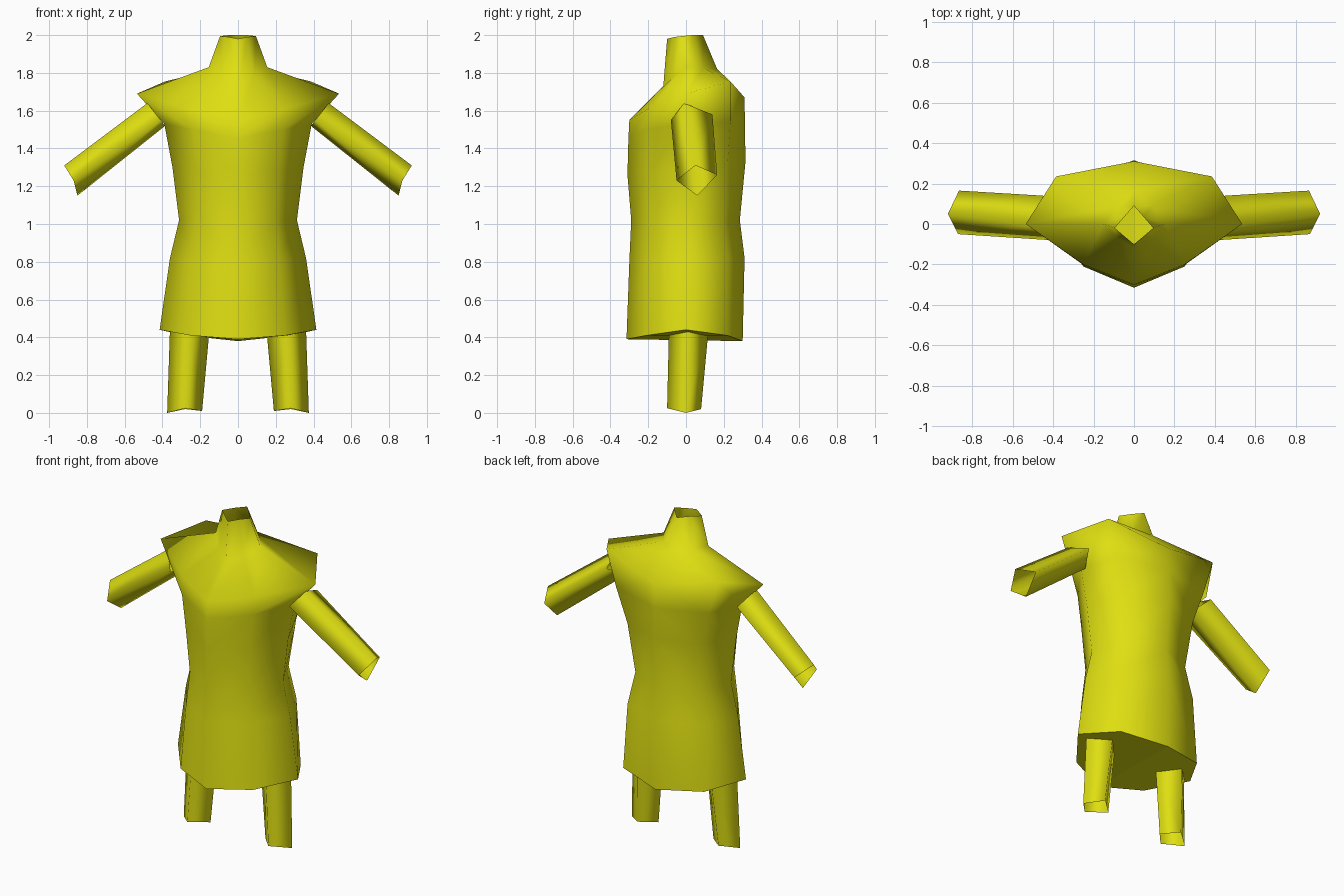
import bpy

yellow = bpy.data.materials.new("yellow")
yellow.diffuse_color = (0.74, 0.74, 0.006, 1)


def make_part(name, verts, faces, smooth=True):
    """Build the right half of a part and mirror it across x = 0."""
    mesh = bpy.data.meshes.new(name)
    mesh.from_pydata(verts, [], faces)
    mesh.materials.append(yellow)
    for p in mesh.polygons:
        p.use_smooth = smooth
    obj = bpy.data.objects.new(name, mesh)
    bpy.context.collection.objects.link(obj)
    mirror = obj.modifiers.new("mirror", 'MIRROR')
    mirror.use_axis = (True, False, False)
    mirror.use_mirror_merge = True
    mirror.merge_threshold = 0.001
    return obj


def loft(name, rings, closed):
    """Skin a stack of equal cross-sections."""
    n = len(rings[0])
    verts = [v for ring in rings for v in ring]
    faces = []
    for r in range(len(rings) - 1):
        for i in range(n if closed else n - 1):
            j = (i + 1) % n
            faces.append((r * n + i, r * n + j, (r + 1) * n + j, (r + 1) * n + i))
    return make_part(name, verts, faces)


# Tunic: half sections running front centre, front, side, back, back centre
tunic = [
    [(0, -.315, .39), (.25, -.21, .41), (.415, 0, .44), (.28, .22, .41), (0, .30, .38)],
    [(0, -.30, .80), (.22, -.20, .81), (.36, 0, .82), (.25, .22, .82), (0, .31, .82)],
    [(0, -.29, 1.02), (.20, -.19, 1.02), (.312, 0, 1.02), (.21, .20, 1.02), (0, .285, 1.02)],
    [(0, -.31, 1.26), (.22, -.20, 1.28), (.347, 0, 1.30), (.25, .22, 1.32), (0, .315, 1.33)],
    [(0, -.305, 1.45), (.24, -.21, 1.50), (.39, 0, 1.53), (.32, .235, 1.54), (0, .312, 1.52)],
    # shoulder line
    [(0, -.30, 1.55), (.25, -.20, 1.61), (.535, 0, 1.69), (.385, .235, 1.755), (0, .31, 1.67)],
    # neck base and open collar
    [(0, -.12, 1.73), (.085, -.07, 1.775), (.155, 0, 1.83), (.09, .09, 1.825), (0, .165, 1.82)],
    [(0, -.10, 1.98), (.048, -.06, 1.99), (.095, -.02, 1.995), (.048, .035, 2.0), (0, .09, 2.0)],
]
loft("tunic", tunic, closed=False)

# Underside closing the hem
make_part("hem_underside", tunic[0], [(4, 3, 2, 1, 0)], smooth=False)

# Arms: four-sided tubes, front, bottom, back, top
loft("arms", [
    [(.41, -.08, 1.55), (.385, .03, 1.52), (.45, .14, 1.58), (.48, -.01, 1.64)],
    [(.87, -.05, 1.23), (.85, .06, 1.15), (.865, .165, 1.26), (.92, .05, 1.31)],
], closed=True)

# Legs: four-sided tubes, front, outer, back, inner
loft("legs", [
    [(.28, -.10, .025), (.375, 0, 0), (.28, .08, .02), (.19, 0, .01)],
    [(.255, -.09, .45), (.36, .01, .45), (.255, .12, .45), (.15, .01, .45)],
], closed=True)
